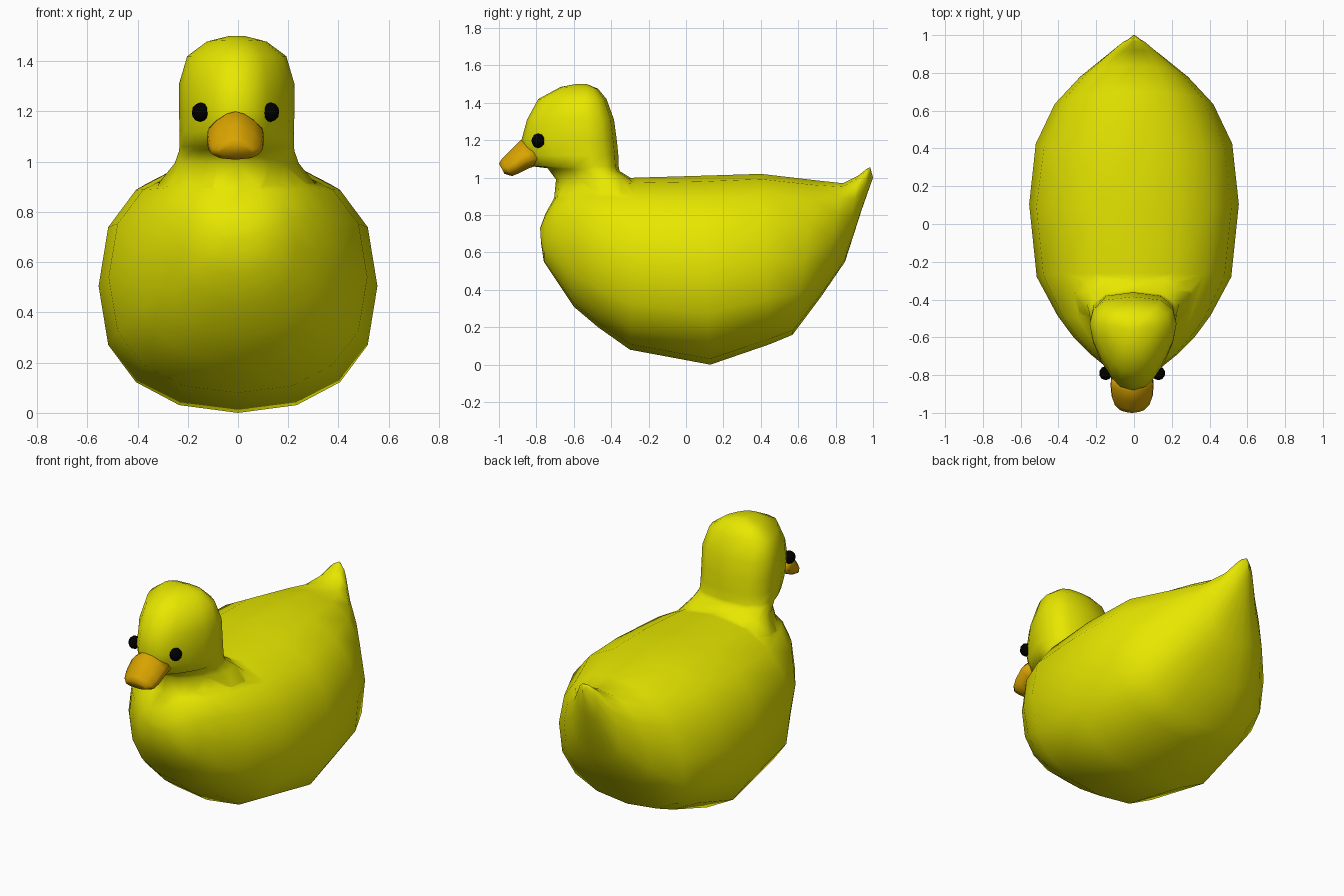
import bpy, bmesh
from math import sin, cos, pi

if "Cube" in bpy.data.objects:
    bpy.data.objects.remove(bpy.data.objects["Cube"])


def material(name, rgb):
    m = bpy.data.materials.new(name)
    m.diffuse_color = (*rgb, 1)
    m.use_nodes = True
    m.node_tree.nodes["Principled BSDF"].inputs["Base Color"].default_value = m.diffuse_color
    return m


def finish(ob, mat, angle):
    ob.data.materials.append(mat)
    bpy.ops.object.select_all(action='DESELECT')
    bpy.context.view_layer.objects.active = ob
    ob.select_set(True)
    bpy.ops.object.shade_smooth_by_angle(angle=angle)


def spow(v, p):
    return abs(v) ** p * (1 if v > 0 else -1)


def loft(name, stations, n, cx=0.0, bias=0.0, px=1.0, pz=1.0):
    """Rings spanning (y0,z0)-(y1,z1) in the side plane with half width w;
    bias (optionally per ring) widens the second end, px and pz square it off."""
    bm = bmesh.new()
    rings = []
    for y0, z0, y1, z1, w, *own in stations:
        ring = []
        b = own[0] if own else bias
        for i in range(n):
            t = 2 * pi * i / n
            s, c = sin(t), spow(cos(t), pz)
            k = (1 - c) / 2
            x = w * spow(s, px) * (1 - b * c)
            ring.append(bm.verts.new((cx + x, y0 + (y1 - y0) * k, z0 + (z1 - z0) * k)))
        rings.append(ring)
    for a, b in zip(rings, rings[1:]):
        for i in range(n):
            j = (i + 1) % n
            bm.faces.new((a[i], a[j], b[j], b[i]))
    bm.faces.new(rings[0])
    bm.faces.new(rings[-1][::-1])
    bmesh.ops.recalc_face_normals(bm, faces=bm.faces)
    me = bpy.data.meshes.new(name)
    bm.to_mesh(me)
    bm.free()
    ob = bpy.data.objects.new(name, me)
    bpy.context.collection.objects.link(ob)
    return ob


yellow = material("yellow", (0.80, 0.80, 0.0))
orange = material("orange", (0.70, 0.37, 0.0))
black = material("black", (0.0, 0.0, 0.0))

# Body from breast to upturned tail: top point, bottom point, half width
body = loft("body", [
    (-0.78, 0.73, -0.775, 0.65, 0.06),
    (-0.75, 0.81, -0.76, 0.55, 0.15),
    (-0.70, 0.90, -0.68, 0.43, 0.23),
    (-0.60, 0.97, -0.60, 0.31, 0.32),
    (-0.50, 0.99, -0.47, 0.20, 0.405),
    (-0.26, 1.00, -0.30, 0.08, 0.515),
    (0.08, 1.01, 0.13, 0.00, 0.555),
    (0.40, 1.02, 0.45, 0.11, 0.52, 0.04),
    (0.70, 0.985, 0.57, 0.16, 0.42, 0.15),
    (0.84, 0.97, 0.72, 0.36, 0.285, 0.2),
    (0.92, 1.01, 0.85, 0.55, 0.155, 0.2),
    (0.97, 1.05, 0.94, 0.83, 0.065),
    (0.985, 1.055, 1.00, 1.00, 0.01)], 16, px=0.9, pz=0.8)

# Flared neck and head: front point, back point, half width
head = loft("head", [
    (-0.735, 0.74, -0.24, 0.75, 0.33),
    (-0.705, 0.89, -0.22, 0.93, 0.285),
    (-0.695, 0.99, -0.29, 0.995, 0.228),
    (-0.74, 1.05, -0.355, 1.035, 0.213),
    (-0.82, 1.06, -0.36, 1.06, 0.210),
    (-0.86, 1.12, -0.362, 1.12, 0.210),
    (-0.88, 1.20, -0.37, 1.20, 0.212),
    (-0.85, 1.31, -0.385, 1.31, 0.212),
    (-0.79, 1.42, -0.425, 1.42, 0.182),
    (-0.67, 1.485, -0.47, 1.475, 0.11),
    (-0.59, 1.50, -0.53, 1.50, 0.03)], 16, cx=-0.005, bias=0.38, px=0.7)

# Weld head and body into one skin
mod = body.modifiers.new("union", 'BOOLEAN')
mod.operation = 'UNION'
mod.solver = 'EXACT'
mod.object = head
bpy.context.view_layer.objects.active = body
bpy.ops.object.modifier_apply(modifier=mod.name)
bpy.data.objects.remove(head)
finish(body, yellow, 1.4)

# Beak: top point, bottom point, half width
beak = loft("beak", [
    (-0.84, 1.20, -0.78, 1.07, 0.105),
    (-0.885, 1.20, -0.84, 1.05, 0.11),
    (-0.94, 1.145, -0.90, 1.02, 0.105),
    (-0.985, 1.10, -0.93, 1.008, 0.092),
    (-1.00, 1.075, -0.97, 1.02, 0.065)], 12, cx=-0.01, bias=0.4)
finish(beak, orange, 1.6)

# Eyes
for side, label in ((-1, "left_eye"), (1, "right_eye")):
    bpy.ops.mesh.primitive_ico_sphere_add(subdivisions=2, radius=0.039,
                                          location=(-0.01 + side * 0.14, -0.79, 1.197))
    eye = bpy.context.object
    eye.name = label
    eye.scale = (0.9, 0.95, 1.0)
    finish(eye, black, 1.0)
